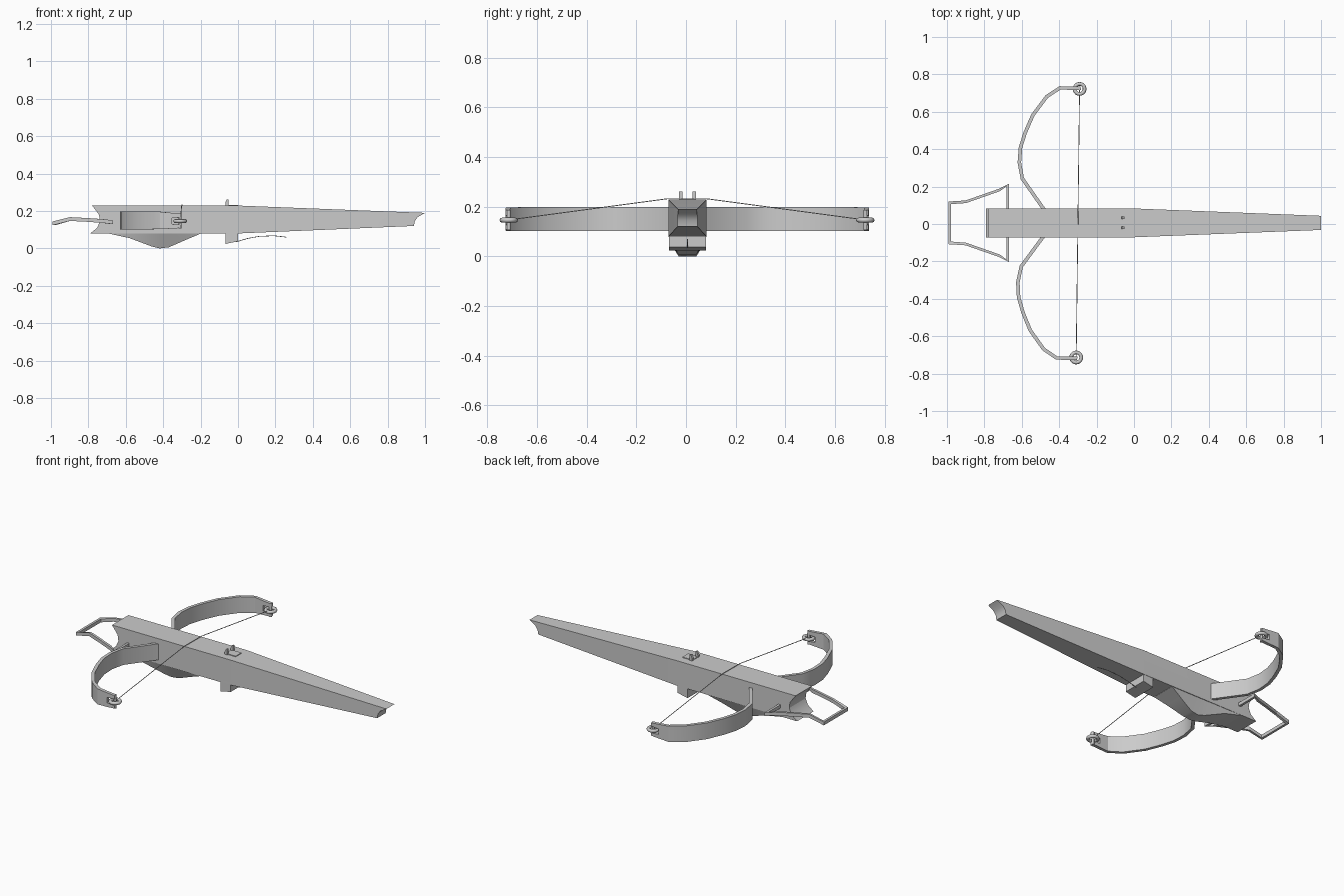
import bpy, bmesh, math
from mathutils import Vector, Matrix

if "Cube" in bpy.data.objects:
    bpy.data.objects.remove(bpy.data.objects["Cube"])

CY = 0.006      # centre line of the stock
TURN = 0.0126   # slight twist of the bow
TIP = Vector((-0.30, 0.718))


def material(name, colour):
    m = bpy.data.materials.new(name)
    m.use_nodes = True
    m.diffuse_color = colour
    m.node_tree.nodes["Principled BSDF"].inputs["Base Color"].default_value = colour
    return m


GREY = material("plain grey", (0.6, 0.6, 0.6, 1))


def finish(bm, name, smooth=None):
    bmesh.ops.recalc_face_normals(bm, faces=bm.faces)
    mesh = bpy.data.meshes.new(name)
    bm.to_mesh(mesh)
    bm.free()
    ob = bpy.data.objects.new(name, mesh)
    bpy.context.collection.objects.link(ob)
    mesh.materials.append(GREY)
    if smooth:
        bpy.ops.object.select_all(action='DESELECT')
        ob.select_set(True)
        bpy.context.view_layer.objects.active = ob
        bpy.ops.object.shade_smooth_by_angle(angle=math.radians(smooth))
    return ob


def prism(profile, half):
    """Extrude an x-z outline across the stock."""
    bm = bmesh.new()
    face = bm.faces.new([bm.verts.new((x, -half, z)) for x, z in profile])
    ext = bmesh.ops.extrude_face_region(bm, geom=[face])
    verts = [v for v in ext["geom"] if isinstance(v, bmesh.types.BMVert)]
    bmesh.ops.translate(bm, verts=verts, vec=(0, 2 * half, 0))
    return bm


def loft(bm, rings, closed=False):
    """Skin a list of equal-length point rings."""
    rings = [[bm.verts.new(p) for p in r] for r in rings]
    n = len(rings[0])
    pairs = list(zip(rings, rings[1:])) + ([(rings[-1], rings[0])] if closed else [])
    for a, b in pairs:
        for i in range(n):
            bm.faces.new((a[i], a[(i + 1) % n], b[(i + 1) % n], b[i]))
    if not closed:
        bm.faces.new(rings[0])
        bm.faces.new(rings[-1])


def strip(bm, path, levels, thick):
    """Upright band following an x-y path with (low, high) z per point."""
    rings = []
    pts = [Vector(p) for p in path]
    for i, p in enumerate(pts):
        d = (pts[min(i + 1, len(pts) - 1)] - pts[max(i - 1, 0)]).normalized()
        s = Vector((-d.y, d.x)) * thick / 2
        lo, hi = levels[i]
        rings.append([(*(p + s), lo), (*(p - s), lo), (*(p - s), hi), (*(p + s), hi)])
    loft(bm, rings)


def block(bm, centre, size):
    m = Matrix.Translation(centre) @ Matrix.Diagonal((*size, 1))
    bmesh.ops.create_cube(bm, size=1, matrix=m)


def wire(name, points, radius):
    cu = bpy.data.curves.new(name, 'CURVE')
    cu.dimensions = '3D'
    cu.bevel_depth = radius
    cu.bevel_resolution = 1
    sp = cu.splines.new('POLY')
    sp.points.add(len(points) - 1)
    for q, p in zip(sp.points, points):
        q.co = (*p, 1)
    cu.materials.append(GREY)
    ob = bpy.data.objects.new(name, cu)
    bpy.context.collection.objects.link(ob)


def bow_place(ob):
    ob.rotation_euler.z = -TURN
    ob.location = (0, CY - 0.0055, 0)


# Stock: outline with hollowed ends, tapering in width toward the butt
bm = prism([(-0.78, 0.229), (0, 0.229), (1, 0.19), (0.96, 0.167), (0.945, 0.145),
            (0.94, 0.12), (0, 0.08), (-0.79, 0.08), (-0.753, 0.11), (-0.738, 0.145),
            (-0.743, 0.18)], 0.077)
bmesh.ops.bisect_plane(bm, geom=bm.verts[:] + bm.edges[:] + bm.faces[:],
                       plane_co=(0, 0, 0), plane_no=(1, 0, 0))
for v in bm.verts:
    v.co.y = v.co.y * (1 - 0.51 * max(v.co.x, 0)) + CY
finish(bm, "stock", 30)

# Fore grip: keel narrowing downward
bm = bmesh.new()
keel = [(-0.69, 0.079, 0.076), (-0.58, 0.055, 0.068), (-0.46, 0.01, 0.042),
        (-0.42, 0, 0.035), (-0.37, 0.006, 0.036), (-0.28, 0.045, 0.055), (-0.2, 0.079, 0.076)]
loft(bm, [[(x, CY - 0.076, 0.085), (x, CY - w, z), (x, CY + w, z), (x, CY + 0.076, 0.085)]
          for x, z, w in keel])
finish(bm, "fore_grip", 40)

# Trigger block and thin lever
bm = prism([(-0.067, 0.09), (-0.067, 0.024), (0, 0.038), (0, 0.09)], 0.075)
bmesh.ops.translate(bm, verts=bm.verts, vec=(0, CY, 0))
finish(bm, "trigger_block")
wire("trigger_lever", [(-0.01, CY, 0.035), (0.05, CY, 0.053), (0.11, CY, 0.064),
                       (0.19, CY, 0.068), (0.26, CY, 0.06)], 0.002)

# Sight: low plate with two upright pins
bm = bmesh.new()
block(bm, (-0.033, CY, 0.23), (0.066, 0.055, 0.006))
finish(bm, "sight_plate")
for side, label in ((1, "left"), (-1, "right")):
    bm = prism([(-0.068, 0.225), (-0.052, 0.225), (-0.052, 0.262), (-0.06, 0.262),
                (-0.068, 0.245)], 0.007)
    bmesh.ops.translate(bm, verts=bm.verts, vec=(0, CY + side * 0.027, 0))
    finish(bm, "sight_pin_" + label)

# Bow limbs with forked tips, ring wheels and axles
limb = [(-0.45, 0.03), (-0.49, 0.082), (-0.60, 0.235), (-0.617, 0.32), (-0.612, 0.40),
        (-0.588, 0.48), (-0.548, 0.575), (-0.475, 0.675), (-0.405, 0.722), (-0.345, 0.722)]
levels = [(0.102, 0.198)] * 8 + [(0.103, 0.196), (0.106, 0.19)]
for side, label in ((1, "left"), (-1, "right")):
    bm = bmesh.new()
    strip(bm, [(x, y * side) for x, y in limb], levels, 0.019)
    for lo, hi in ((0.106, 0.13), (0.162, 0.19)):
        strip(bm, [(-0.345, 0.722 * side), (-0.295, 0.722 * side)],
              [(lo, hi), (lo + 0.003, hi - 0.004)], 0.019)
    bow_place(finish(bm, "bow_limb_" + label, 25))

    bm = bmesh.new()
    rings = []
    for i in range(20):
        a = math.tau * i / 20
        rings.append([((0.027 + 0.01 * math.cos(t)) * math.cos(a) + TIP.x,
                       (0.027 + 0.01 * math.cos(t)) * math.sin(a) + TIP.y * side,
                       0.146 + 0.01 * math.sin(t))
                      for t in (math.tau * j / 8 for j in range(8))])
    loft(bm, rings, closed=True)
    bow_place(finish(bm, "string_wheel_" + label, 50))

    bm = bmesh.new()
    bmesh.ops.create_cone(bm, cap_ends=True, segments=12, radius1=0.008, radius2=0.008,
                          depth=0.08, matrix=Matrix.Translation((TIP.x, TIP.y * side, 0.147)))
    bow_place(finish(bm, "wheel_axle_" + label, 40))

# Bowstring lying over the top of the stock
wire("bowstring", [(TIP.x + TURN * y, y + CY - 0.002, z) for y, z in
                   ((-0.718, 0.147), (-0.08, 0.232), (0.08, 0.232), (0.718, 0.147))], 0.002)

# Foot stirrup: closed frame ahead of the stock
half = [(-0.667, 0.21, 0.14), (-0.72, 0.183, 0.146), (-0.80, 0.155, 0.152),
        (-0.90, 0.12, 0.157), (-0.992, 0.114, 0.134)]
loop = half + [(x, -y, z) for x, y, z in reversed(half)]
bm = bmesh.new()
rings = []
mid = Vector((-0.82, 0))
for i, (x, y, z) in enumerate(loop):
    inner = Vector((-0.014 if x > -0.7 else (0.014 if x < -0.95 else 0.002),
                    -math.copysign(0.014, y)))
    ix, iy = x + inner.x, y + inner.y
    rings.append([(x, y + CY, z - 0.01), (ix, iy + CY, z - 0.01),
                  (ix, iy + CY, z + 0.01), (x, y + CY, z + 0.01)])
loft(bm, rings, closed=True)
finish(bm, "foot_stirrup")
